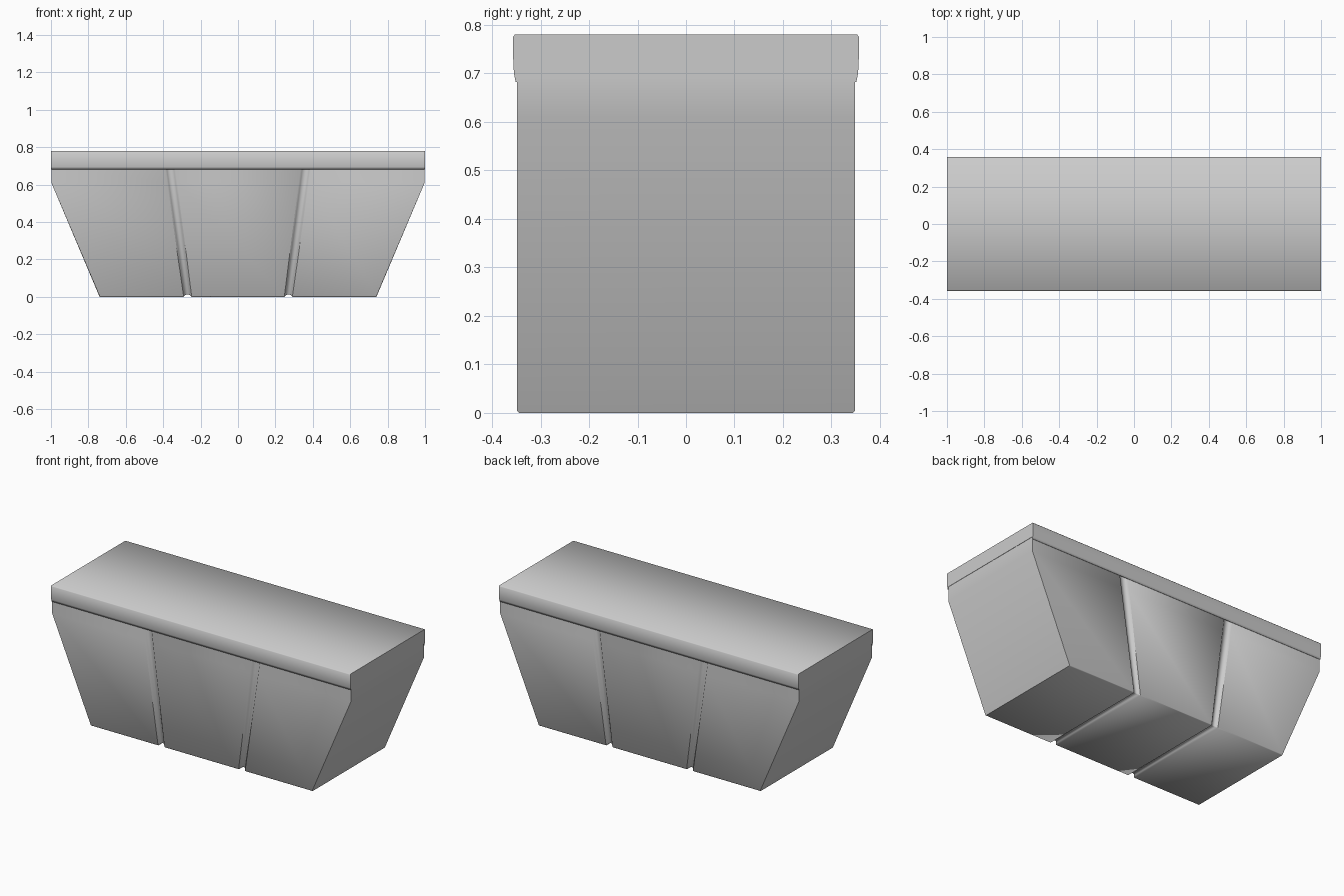
import bpy, math

if "Cube" in bpy.data.objects:
    bpy.data.objects.remove(bpy.data.objects["Cube"])


def make_object(name, verts, faces):
    mesh = bpy.data.meshes.new(name)
    mesh.from_pydata(verts, [], faces)
    mesh.update()
    obj = bpy.data.objects.new(name, mesh)
    bpy.context.collection.objects.link(obj)
    return obj


def loft(rings):
    """Flat vertex list and side quads joining consecutive closed rings."""
    n = len(rings[0])
    verts = [p for ring in rings for p in ring]
    faces = [(i * n + j, i * n + (j + 1) % n, (i + 1) * n + (j + 1) % n, (i + 1) * n + j)
             for i in range(len(rings) - 1) for j in range(n)]
    return verts, faces


# Tapered body: stations of (bottom x, shoulder x, top x, inset), mirrored left to right
HALF_Y, TOP, SHOULDER = 0.348, 0.695, 0.61
groove = [(0.248, 0.335, 0.0), (0.256, 0.345, 0.010), (0.264, 0.356, 0.016),
          (0.276, 0.372, 0.016), (0.284, 0.382, 0.010), (0.291, 0.391, 0.0)]
right = [(b, b + (t - b) * SHOULDER / TOP, t, d) for b, t, d in groove]
right.append((0.74, 0.998, 0.998, 0.0))
stations = [(-b, -m, -t, d) for b, m, t, d in reversed(right)] + right


def body_ring(b, m, t, d):
    y, z, c = HALF_Y - d, d * 0.75, 0.004  # c: small chamfer along the bottom
    half = [(b, y - c, z), (b, y, z + c), (m, y, SHOULDER), (t, y, TOP)]
    return half + [(px, -py, pz) for px, py, pz in reversed(half)]


verts, faces = loft([body_ring(*s) for s in stations])
last = len(verts) - 8
for base, flip in ((0, True), (last, False)):
    for cap in ((0, 1, 2, 5, 6, 7), (2, 3, 4, 5)):
        idx = [base + k for k in cap]
        faces.append(idx[::-1] if flip else idx)
body = make_object("tapered_body", verts, faces)
bpy.context.view_layer.objects.active = body
body.select_set(True)
bpy.ops.object.shade_smooth_by_angle(angle=math.radians(50))
body.select_set(False)

# Top slab: cross-section with a lip rolling over the front and back of the body
half = [(0.346, 0.695), (0.347, 0.683), (0.351, 0.682), (0.354, 0.695),
        (0.356, 0.715), (0.357, 0.775), (0.353, 0.78)]
profile = half + [(-y, z) for y, z in reversed(half)]
n = len(profile)
verts, faces = loft([[(x, y, z) for y, z in profile] for x in (-1.0, 1.0)])
sides = len(faces)
faces += [list(range(n))[::-1], list(range(n, 2 * n))]
slab = make_object("top_slab", verts, faces)
for poly in slab.data.polygons:
    poly.use_smooth = poly.index < sides
for edge in slab.data.edges:
    a, b = edge.vertices
    edge.use_edge_sharp = (a < n) == (b < n)

# Consistent outward normals
for obj in (body, slab):
    bpy.context.view_layer.objects.active = obj
    obj.select_set(True)
    bpy.ops.object.mode_set(mode='EDIT')
    bpy.ops.mesh.select_all(action='SELECT')
    bpy.ops.mesh.normals_make_consistent(inside=False)
    bpy.ops.object.mode_set(mode='OBJECT')
    obj.select_set(False)
